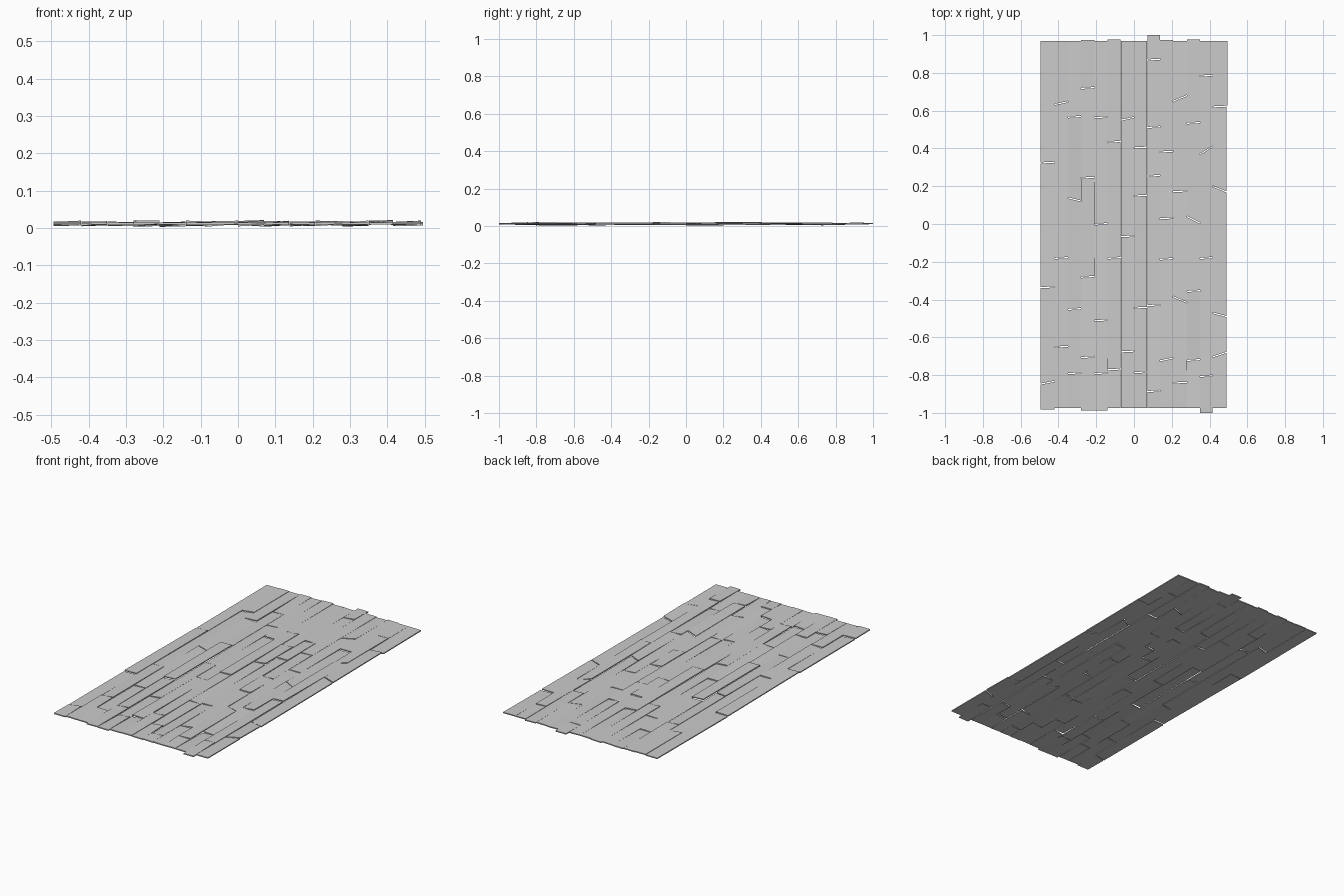
import bpy, random

random.seed(4)
THICK, MID_Z, GAP = 0.006, 0.012, 0.006

# Column seams (x)
seams = [-0.495, -0.42, -0.35, -0.28, -0.21, -0.14, -0.07, 0.0,
         0.07, 0.137, 0.207, 0.28, 0.35, 0.415, 0.49]

# End joints (y) in each column
joints = [
    [0.325, -0.335, -0.84],
    [0.64, -0.18, -0.65],
    [0.567, 0.13, -0.45, -0.79],
    [0.72, 0.245, -0.28, -0.705],
    [0.565, 0.0, -0.51, -0.79],
    [0.435, -0.18, -0.77],
    [0.557, -0.065, -0.675],
    [0.405, 0.15, -0.443, -0.785],
    [0.87, 0.513, 0.255, -0.43, -0.885],
    [0.383, 0.03, -0.185, -0.717],
    [0.665, 0.173, -0.4, -0.84],
    [0.535, 0.022, -0.355, -0.72],
    [0.785, 0.39, -0.18, -0.805],
    [0.622, 0.185, -0.48, -0.692],
]
# Slanted saw cuts: (column, joint) -> rise across the board
slant = {(10, 0): 0.03, (10, 2): -0.03, (11, 1): -0.035, (12, 1): 0.04,
         (13, 1): -0.03, (13, 3): 0.025, (2, 1): -0.018, (1, 0): 0.015,
         (0, 2): 0.015, (13, 2): -0.02, (6, 0): 0.015, (9, 3): 0.015}
# Boards that overhang the sheet's ends
top_end = {3: 0.975, 5: 0.978, 8: 1.0, 9: 0.975, 11: 0.978}
low_end = {0: -0.983, 3: -0.988, 4: -0.988, 12: -1.0}


def plank(name, x0, x1, top, low):
    """Slightly warped board; top and low are (left y, right y)."""
    base = MID_Z + random.uniform(-0.0025, 0.0025)
    verts = []
    for x, y in ((x0, low[0]), (x1, low[1]), (x1, top[1]), (x0, top[0])):
        warp = 0.0015 if abs(y) > 0.95 else 0.004
        z = (MID_Z if abs(y) > 0.95 else base) + random.uniform(-warp, warp)
        verts += [(x, y, z - THICK / 2), (x, y, z + THICK / 2)]
    faces = [(6, 4, 2, 0), (1, 3, 5, 7)]
    for i in range(4):
        a, b = 2 * i, 2 * ((i + 1) % 4)
        faces.append((a, b, b + 1, a + 1))
    mesh = bpy.data.meshes.new(name)
    mesh.from_pydata(verts, [], faces)
    obj = bpy.data.objects.new(name, mesh)
    bpy.context.collection.objects.link(obj)


# Lay the boards column by column
for c, ys in enumerate(joints):
    t, b = top_end.get(c, 0.97), low_end.get(c, -0.975)
    cuts = [(t, t)]
    for j, y in enumerate(ys):
        s = slant.get((c, j), 0.004) / 2
        cuts.append((y - s, y + s))
    cuts.append((b, b))
    for k in range(len(cuts) - 1):
        g0 = GAP / 2 if k else 0
        g1 = GAP / 2 if k < len(cuts) - 2 else 0
        x0, x1 = seams[c] + 0.0003, seams[c + 1] - 0.0003
        if c == 13 and k == 0:
            x1 = 0.496
        plank(f"floor_plank_{c + 1}_{k + 1}", x0, x1,
              [y - g0 for y in cuts[k]], [y + g1 for y in cuts[k + 1]])
